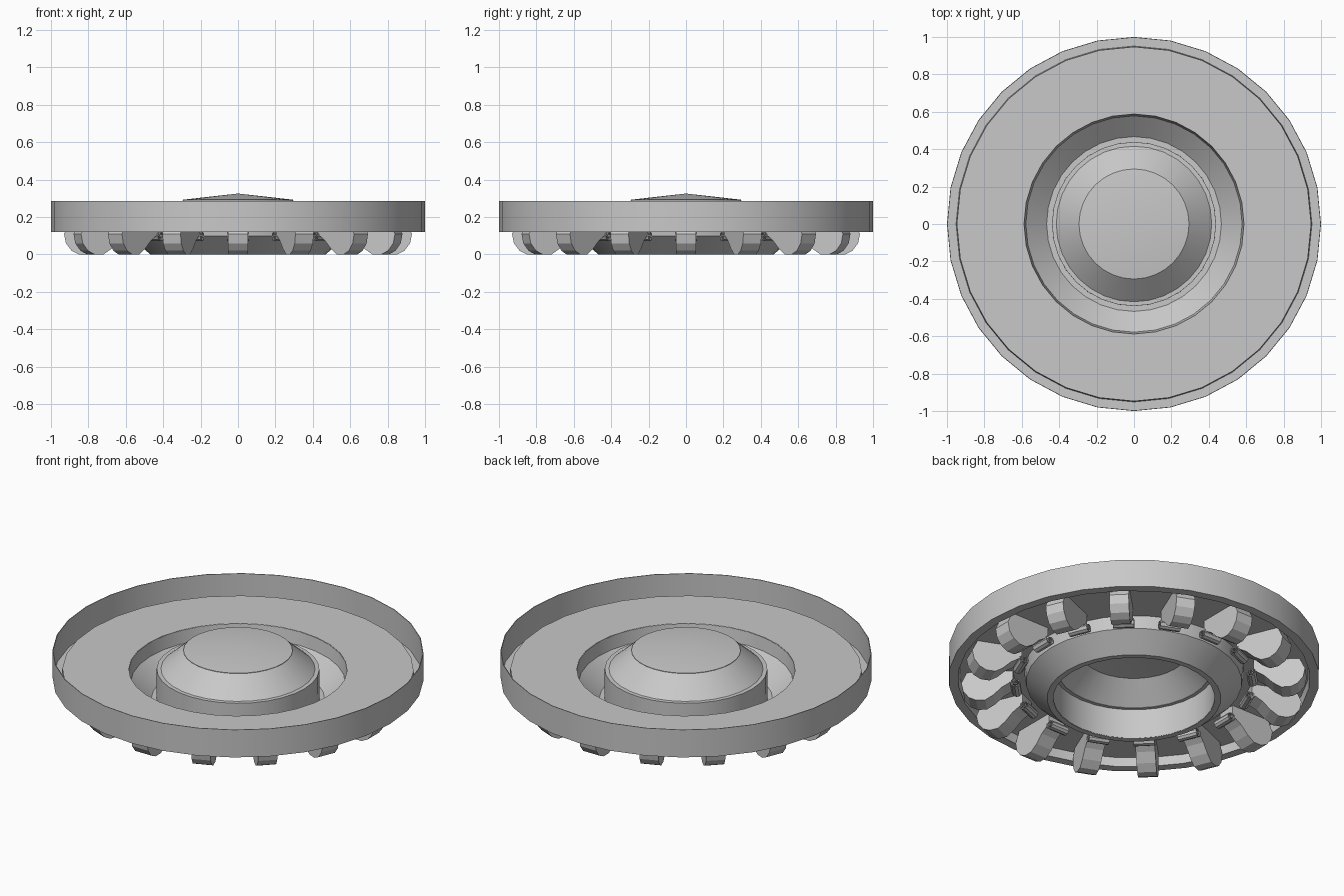
import bpy, bmesh, math
from mathutils import Matrix, Vector

cube = bpy.data.objects.get("Cube")
if cube:
    bpy.data.objects.remove(cube, do_unlink=True)

SIDES = 32
FEET = 16
SHEET = 0.004

grey = bpy.data.materials.new("plain_grey")
grey.use_nodes = True
tone = (0.58, 0.58, 0.58, 1)
grey.diffuse_color = tone
grey.node_tree.nodes["Principled BSDF"].inputs["Base Color"].default_value = tone


def add_object(name, mesh):
    obj = bpy.data.objects.new(name, mesh)
    bpy.context.collection.objects.link(obj)
    return obj


def finish_mesh(name, bm):
    mesh = bpy.data.meshes.new(name)
    bm.to_mesh(mesh)
    bm.free()
    mesh.materials.append(grey)
    return mesh


def lathe(name, profile):
    """Revolve a (radius, height) profile into a thin sheet."""
    bm = bmesh.new()
    verts = [bm.verts.new((0, r, z)) for r, z in profile]
    edges = [bm.edges.new(pair) for pair in zip(verts, verts[1:])]
    bmesh.ops.spin(bm, geom=verts + edges, cent=(0, 0, 0), axis=(0, 0, 1),
                   angle=math.tau, steps=SIDES)
    bmesh.ops.remove_doubles(bm, verts=bm.verts, dist=0.0005)
    bmesh.ops.recalc_face_normals(bm, faces=bm.faces)
    obj = add_object(name, finish_mesh(name, bm))
    shell = obj.modifiers.new("thickness", 'SOLIDIFY')
    shell.thickness = SHEET
    shell.offset = 0
    bpy.context.view_layer.objects.active = obj
    bpy.ops.object.modifier_apply(modifier=shell.name)
    obj.data.shade_smooth()
    obj.data.set_sharp_from_angle(angle=math.radians(30))
    return obj


def extrude_outline(bm, outline, width):
    """Solid plate in the radial plane, centred on the tangent axis."""
    face = bm.faces.new([bm.verts.new((r, -width / 2, z)) for r, z in outline])
    grown = bmesh.ops.extrude_face_region(bm, geom=[face])["geom"]
    moved = [v for v in grown if isinstance(v, bmesh.types.BMVert)]
    bmesh.ops.translate(bm, verts=moved, vec=(0, width, 0))


# Turned body: outer rim with its turned-in lip, plate, bowl and raised hub
lathe("outer_rim", [(0.998, 0.285), (0.998, 0.122), (0.95, 0.122), (0.945, 0.175)])
lathe("plate", [(0.945, 0.175), (0.59, 0.175)])
lathe("bowl", [(0.59, 0.175), (0.58, 0.1), (0.468, 0.002), (0.437, 0.002)])
lathe("hub_wall", [(0.437, 0.002), (0.437, 0.18), (0.415, 0.18)])
lathe("hub_cone", [(0.415, 0.18), (0.29, 0.291)])
lathe("hub_cap", [(0.294, 0.291), (0, 0.324)])

# Foot: a teardrop block
bm = bmesh.new()
extrude_outline(bm, [(0.9, 0.174), (0.93, 0.11), (0.92, 0.06), (0.89, 0.02),
                     (0.85, 0), (0.8, 0), (0.755, 0.03), (0.71, 0.075),
                     (0.67, 0.1), (0.65, 0.125), (0.65, 0.174)], 0.105)
bmesh.ops.recalc_face_normals(bm, faces=bm.faces)
foot_mesh = finish_mesh("foot", bm)

# Curl: a rolled strip at the inner end of each foot
bm = bmesh.new()
center = Vector((0.635, 0.1))
outer, inner = [], []
for i in range(19):
    angle = math.radians(30 - 36 * i)
    radius = 0.032 - 0.0014 * i
    ray = Vector((math.cos(angle), math.sin(angle)))
    outer.append(center + ray * radius)
    inner.append(center + ray * (radius - 0.005))
extrude_outline(bm, outer + inner[::-1], 0.115)
bmesh.ops.recalc_face_normals(bm, faces=bm.faces)
curl_mesh = finish_mesh("foot_curl", bm)

# Ring of feet around the underside
for i in range(FEET):
    turn = Matrix.Rotation(math.tau * i / FEET, 4, 'Z')
    for label, mesh in (("foot", foot_mesh), ("foot_curl", curl_mesh)):
        add_object(f"{label}_{i + 1}", mesh).matrix_world = turn
